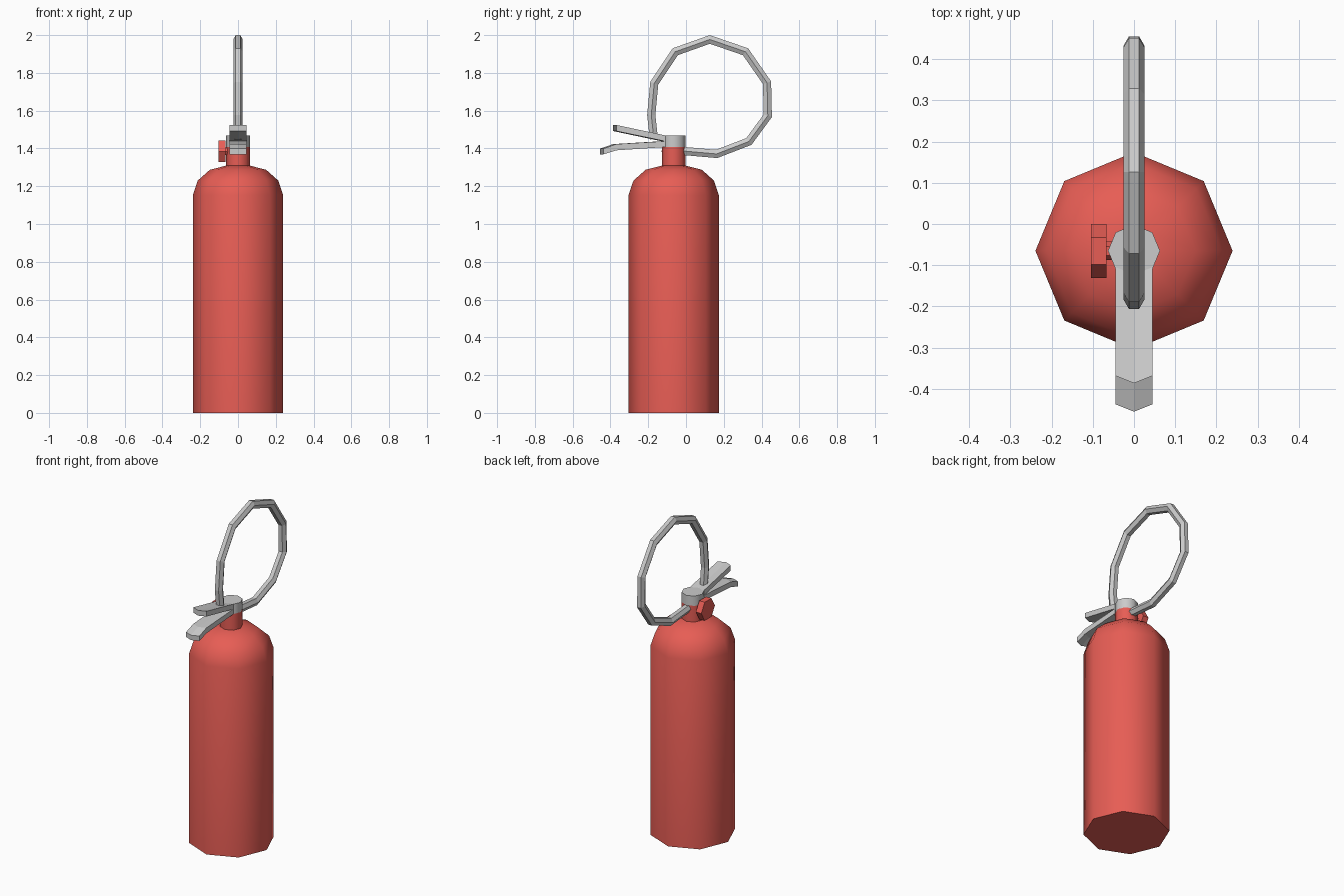
import bpy, bmesh, math
from mathutils import Vector

if "Cube" in bpy.data.objects:
    bpy.data.objects.remove(bpy.data.objects["Cube"])

RED = bpy.data.materials.new("red_paint")
RED.diffuse_color = (0.8, 0.11, 0.09, 1)
RED.use_nodes = True
RED.node_tree.nodes["Principled BSDF"].inputs["Base Color"].default_value = RED.diffuse_color
CY = -0.065  # axis of the tank


def loft(name, rings, mat=None, smooth=None):
    """Skin a list of equal-length point rings and cap both ends."""
    bm = bmesh.new()
    vs = [[bm.verts.new(p) for p in r] for r in rings]
    n = len(vs[0])
    for a, b in zip(vs, vs[1:]):
        for i in range(n):
            j = (i + 1) % n
            bm.faces.new((a[i], a[j], b[j], b[i]))
    bm.faces.new(vs[0][::-1])
    bm.faces.new(vs[-1])
    bmesh.ops.recalc_face_normals(bm, faces=bm.faces)
    me = bpy.data.meshes.new(name)
    bm.to_mesh(me)
    bm.free()
    ob = bpy.data.objects.new(name, me)
    bpy.context.collection.objects.link(ob)
    if mat:
        me.materials.append(mat)
    if smooth:
        bpy.ops.object.select_all(action='DESELECT')
        bpy.context.view_layer.objects.active = ob
        ob.select_set(True)
        bpy.ops.object.shade_smooth_by_angle(angle=math.radians(smooth))
    return ob


def lathe(name, profile, mat=None):
    """Eight-sided turned part from (radius, z) pairs."""
    rings = [[(r * math.cos(k * math.pi / 4), CY + r * math.sin(k * math.pi / 4), z)
              for k in range(8)] for r, z in profile]
    return loft(name, rings, mat, 50)


def disc(name, x0, x1, r, mat):
    """Hexagonal disc lying across x."""
    loft(name, [[(x, CY + r * math.cos(k * math.pi / 3), 1.385 + r * math.sin(k * math.pi / 3))
                 for k in range(6)] for x in (x0, x1)], mat)


def lever(name, stations):
    """Flat bar with a pointed tip from (y, top, bottom) stations."""
    w, tip = 0.045, 0.018
    loft(name, [[(-w, y, t), (0, y - tip, t), (w, y, t),
                 (w, y, b), (0, y - tip, b), (-w, y, b)] for y, t, b in stations])


# Tank, neck and valve cap
lathe("tank", [(0.239, 0), (0.239, 1.153), (0.213, 1.23), (0.149, 1.287), (0.063, 1.309)], RED)
lathe("neck", [(0.063, 1.30), (0.063, 1.408)], RED)
lathe("valve_cap", [(0.063, 1.407), (0.063, 1.468)])

# Pressure gauge on the left of the neck
disc("gauge", -0.104, -0.067, 0.0655, RED)
disc("gauge_stem", -0.07, -0.05, 0.022, RED)

# Squeeze levers
lever("upper_lever", [(-0.10, 1.467, 1.436), (-0.368, 1.524, 1.492)])
lever("lower_lever", [(-0.10, 1.439, 1.408), (-0.368, 1.423, 1.390), (-0.437, 1.399, 1.369)])

# Looped hose: hexagonal section mitred along a path in the y-z plane
path = [Vector(p) for p in [
    (-0.03, 1.388), (0.162, 1.371), (0.333, 1.437), (0.433, 1.573), (0.429, 1.748),
    (0.315, 1.912), (0.126, 1.977), (-0.057, 1.912), (-0.168, 1.745), (-0.184, 1.577),
    (-0.170, 1.45)]]
rings = []
for i, p in enumerate(path):
    d0 = (p - path[max(i - 1, 0)]).normalized()
    d1 = (path[min(i + 1, len(path) - 1)] - p).normalized()
    d = (d0 + d1).normalized()
    side = Vector((-d.y, d.x)) / (d.dot(d1 if d1.length else d0))
    ring = []
    for k in range(6):
        a = k * math.pi / 3
        q = p + side * 0.025 * math.sin(a)
        ring.append((0.025 * math.cos(a), q.x, q.y))
    rings.append(ring)
loft("hose", rings)
